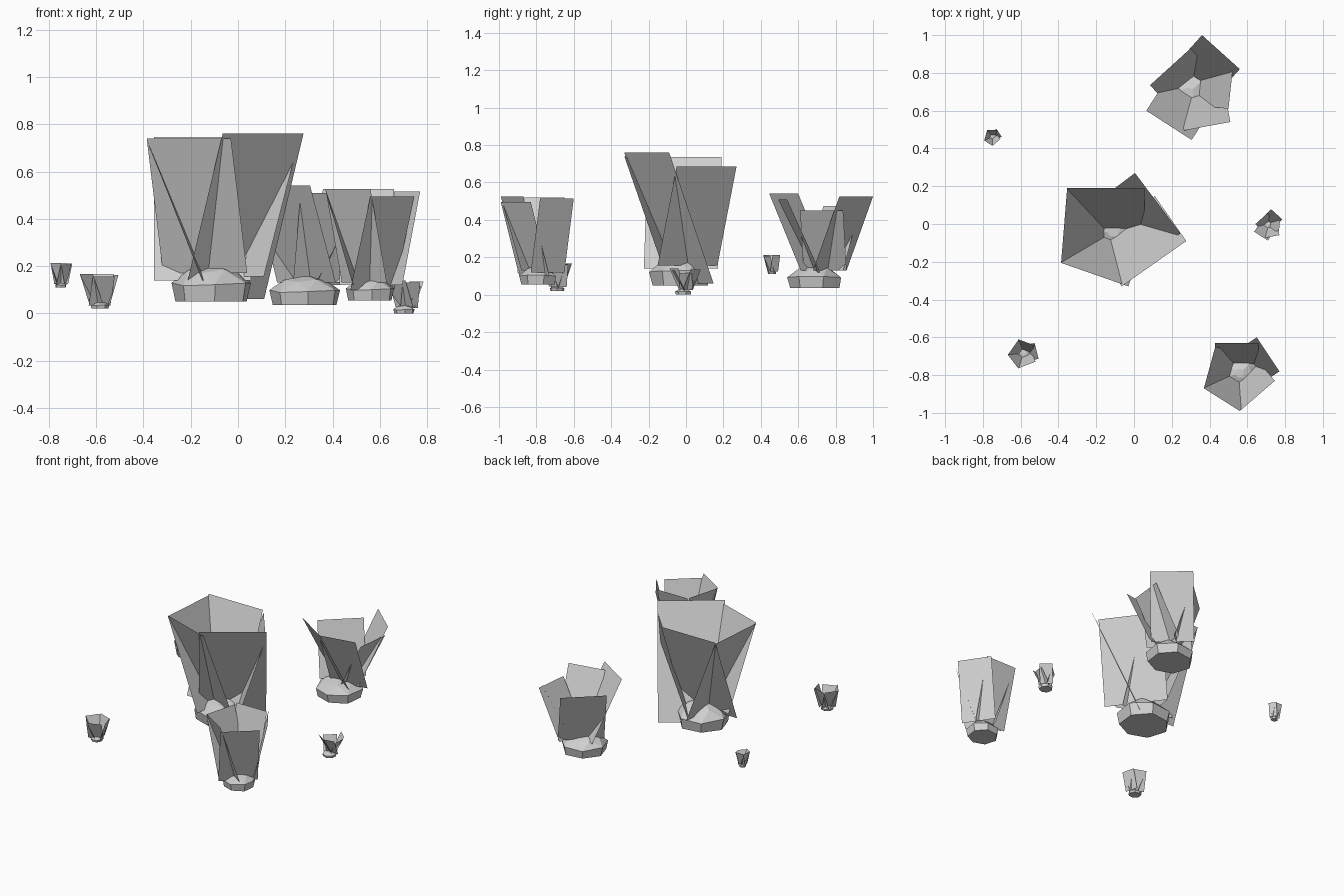
import bpy, math
from mathutils import Vector, Matrix

if "Cube" in bpy.data.objects:
    bpy.data.objects.remove(bpy.data.objects["Cube"])

grey = bpy.data.materials.new("stone_grey")
grey.diffuse_color = (0.62, 0.62, 0.62, 1)
grey.use_nodes = True
grey.node_tree.nodes["Principled BSDF"].inputs["Base Color"].default_value = grey.diffuse_color

# Panels: top edge x1, y1, x2, y2, top height, inward lean, bottom height
LARGE = [(-0.355, 0.19, 0.055, 0.19, 0.745, 0.235, 0.14),
         (-0.354, 0.19, -0.386, -0.206, 0.735, 0.235, 0.14),
         (-0.386, -0.206, -0.03, -0.33, 0.74, 0.21, 0.17),
         (-0.065, -0.33, 0.277, -0.09, 0.76, 0.29, 0.06),
         (0.005, 0.27, 0.245, -0.05, 0.685, 0.17, 0.155)]
BACK = [(0.36, 1.0, 0.56, 0.82, 0.525, 0.19, 0.13),
        (0.085, 0.735, 0.30, 0.93, 0.475, 0.12, 0.13),
        (0.065, 0.60, 0.305, 0.445, 0.54, 0.20, 0.13),
        (0.51, 0.54, 0.265, 0.495, 0.51, 0.18, 0.12),
        (0.525, 0.84, 0.50, 0.61, 0.45, 0.17, 0.13)]
FRONT = [(0.43, -0.63, 0.66, -0.63, 0.525, 0.11, 0.12),
         (0.65, -0.60, 0.77, -0.78, 0.515, 0.09, 0.12),
         (0.746, -0.83, 0.56, -0.99, 0.495, 0.13, 0.10),
         (0.37, -0.87, 0.56, -0.99, 0.525, 0.13, 0.13),
         (0.43, -0.65, 0.37, -0.87, 0.52, 0.12, 0.12)]


def add_mesh(name, verts, faces, matrix):
    mesh = bpy.data.meshes.new(name)
    mesh.from_pydata([matrix @ Vector(v) for v in verts], [], faces)
    mesh.materials.append(grey)
    mesh.update()
    bpy.context.collection.objects.link(bpy.data.objects.new(name, mesh))


def panels(name, rows, centre, matrix):
    """Flat rectangular sheets that lean outward from the centre."""
    verts, faces = [], []
    for x1, y1, x2, y2, top, lean, low in rows:
        a, b = Vector((x1, y1, top)), Vector((x2, y2, top))
        n = Vector((y2 - y1, x1 - x2, 0)).normalized()
        if n.dot(Vector(centre) - (a + b) / 2) < 0:
            n = -n
        drop = n * lean + Vector((0, 0, low - top))
        i = len(verts)
        verts += [a, b, b + drop, a + drop]
        faces.append((i, i + 1, i + 2, i + 3))
    add_mesh(name, verts, faces, matrix)


def rock(name, centre, radius, low, high, matrix, sides=7):
    """Faceted boulder with a flat base."""
    verts, faces = [], []
    h = high - low
    for k, (r, z, turn) in enumerate([(0.93, 0, 0), (1.02, 0.48, 0),
                                      (0.62, 0.86, 0.5), (0.24, 1, 0.5)]):
        for i in range(sides):
            ang = math.tau * (i + turn) / sides + 0.3
            wob = 0.05 * math.sin(2.3 * i + k)
            lift = wob * h if k in (1, 2) else 0
            verts.append((centre[0] + radius * (r + wob * 0.6) * math.cos(ang),
                          centre[1] + radius * (r + wob * 0.6) * math.sin(ang),
                          low + z * h + lift))
    faces.append(tuple(reversed(range(sides))))
    for k in range(3):
        for i in range(sides):
            j = (i + 1) % sides
            a, b, c, d = (k * sides + i, k * sides + j,
                          (k + 1) * sides + j, (k + 1) * sides + i)
            faces += [(a, b, d), (b, c, d)] if k == 1 else [(a, b, c, d)]
    faces.append(tuple(range(3 * sides, 4 * sides)))
    add_mesh(name, verts, faces, matrix)


# Cluster kinds: panels, panel centre, rock centre, rock radius, rock heights
KINDS = {"large": (LARGE, (-0.1, -0.03, 0), (-0.11, -0.03), 0.165, 0.05, 0.2),
         "back": (BACK, (0.31, 0.72, 0), (0.285, 0.69), 0.147, 0.035, 0.155),
         "front": (FRONT, (0.57, -0.79, 0), (0.56, -0.79), 0.1, 0.055, 0.15)}


def cluster(name, kind, place=None, scale=(1, 1), turn=0):
    """Build one cluster; a place moves and shrinks a copy of its kind."""
    rows, centre, rc, radius, low, high = KINDS[kind]
    m = Matrix.Identity(4)
    if place:
        m = (Matrix.Translation(place) @ Matrix.Rotation(math.radians(turn), 4, 'Z')
             @ Matrix.Diagonal((scale[0], scale[0], scale[1], 1))
             @ Matrix.Translation((-centre[0], -centre[1], -low)))
    panels(name + "_panels", rows, centre, m)
    rock(name + "_rock", rc, radius, low, high, m)


# Three big clusters and three small ones
cluster("large", "large")
cluster("back", "back")
cluster("front", "front")
cluster("small_left", "front", (-0.582, -0.69, 0.02), (0.4, 0.31), -20)
cluster("small_right", "back", (0.71, -0.005, 0.0), (0.3, 0.275))
cluster("tiny_left", "front", (-0.747, 0.46, 0.11), (0.23, 0.22))
